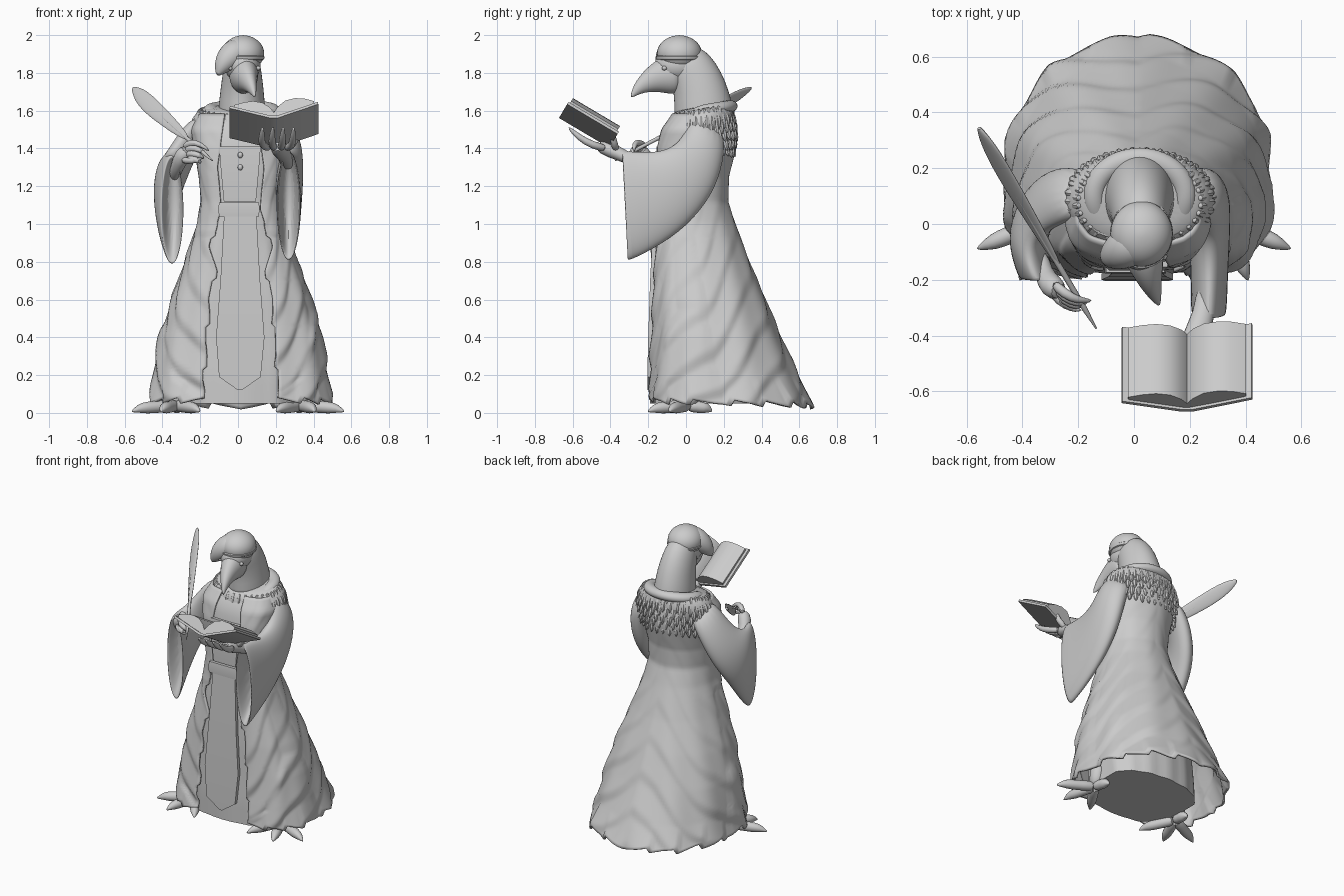
import bpy, bmesh, random
from math import sin, cos, pi, asin
from mathutils import Vector as V

random.seed(4)
if "Cube" in bpy.data.objects:
    bpy.data.objects.remove(bpy.data.objects["Cube"])

clay = bpy.data.materials.new("plain_grey")
clay.use_nodes = True
clay.diffuse_color = (0.6, 0.6, 0.6, 1)
clay.node_tree.nodes["Principled BSDF"].inputs["Base Color"].default_value = (0.6, 0.6, 0.6, 1)


def build(name, lofts, subsurf=0, closed=True, thick=0, angle=0.8):
    """One object from a list of lofts; a loft is a list of equal rings."""
    bm = bmesh.new()
    for rings in lofts:
        rows = [[bm.verts.new(p) for p in ring] for ring in rings]
        n = len(rows[0])
        for a, b in zip(rows, rows[1:]):
            for i in range(n if closed else n - 1):
                j = (i + 1) % n
                bm.faces.new((a[i], a[j], b[j], b[i]))
        if closed:
            bm.faces.new(rows[0][::-1])
            bm.faces.new(rows[-1])
    bmesh.ops.recalc_face_normals(bm, faces=bm.faces)
    mesh = bpy.data.meshes.new(name)
    bm.to_mesh(mesh)
    bm.free()
    obj = bpy.data.objects.new(name, mesh)
    bpy.context.collection.objects.link(obj)
    mesh.materials.append(clay)
    bpy.ops.object.select_all(action='DESELECT')
    obj.select_set(True)
    bpy.context.view_layer.objects.active = obj
    bpy.ops.object.shade_smooth_by_angle(angle=angle)
    if thick:
        m = obj.modifiers.new("thickness", 'SOLIDIFY')
        m.thickness, m.offset = thick, 0
    if subsurf:
        obj.modifiers.new("round", 'SUBSURF').levels = subsurf
        obj.modifiers["round"].render_levels = subsurf


def ellipse(c, a, b, n=16):
    return [V(c) + V(a) * cos(2 * pi * i / n) + V(b) * sin(2 * pi * i / n) for i in range(n)]


def tube(points, radii, flat=1, n=10):
    pts = [V(p) for p in points]
    whole = (pts[-1] - pts[0]).normalized()
    ref = V((0, 1, 0)) if abs(whole.z) > 0.75 else V((0, 0, 1))
    rings = []
    for i, p in enumerate(pts):
        t = (pts[min(i + 1, len(pts) - 1)] - pts[max(i - 1, 0)]).normalized()
        a = t.cross(ref).normalized()
        rings.append(ellipse(p, a * radii[i] * flat, a.cross(t) * radii[i], n))
    return rings


def ball(c, size, n=20, rows=10):
    out = []
    for k in range(rows + 1):
        f = pi * (0.02 + 0.96 * k / rows)
        out.append(ellipse(V(c) - V((0, 0, size[2] * cos(f))),
                           (size[0] * sin(f), 0, 0), (0, size[1] * sin(f), 0), n))
    return out


def lookup(table, z):
    """Linear interpolation of table rows keyed by height."""
    z = min(max(z, table[0][0]), table[-1][0])
    for a, b in zip(table, table[1:]):
        if z <= b[0]:
            f = (z - a[0]) / (b[0] - a[0])
            return [p + (q - p) * f for p, q in zip(a[1:], b[1:])]


# Robe shape: height, half width, front y, back y
ROBE = [(0.02, .465, -.19, .66), (.2, .44, -.19, .58), (.4, .41, -.18, .49), (.6, .355, -.175, .41),
        (.8, .285, -.165, .325), (1, .22, -.155, .25), (1.12, .2, -.15, .21), (1.25, .21, -.155, .215),
        (1.4, .235, -.145, .25), (1.5, .25, -.12, .255), (1.6, .2, -.05, .23)]
# Half width of the coat opening by height, and outer edge of the front flaps
GAP = [(0.02, .2), (.2, .19), (.34, .18), (.6, .165), (.75, .13), (.88, .16), (1.08, .1), (1.3, .12), (1.6, .08)]
FLAP = [(0.02, .18), (.06, .21), (.17, .31), (.33, .36), (.54, .37), (.73, .31), (.95, .24)]


def robe_point(z, phi, grow=0.0, back=1.0, wide=1.0):
    rx, yf, yb = lookup(ROBE, z)
    cy = yf + (yb - yf) * 0.45
    yb = max(cy + .02, yb * back)
    c, s = cos(phi), sin(phi)
    p = 0.65 if c > 0 else 0.97
    x = 0.015 + (rx + grow) * wide * (1 if s > 0 else -1) * abs(s) ** p
    y = cy - ((cy - yf) if c > 0 else (yb - cy)) * (1 if c > 0 else -1) * abs(c) ** p
    return V((x, y - (grow if c > 0 else -grow) * abs(c), z))


# Inner gown, narrower and shallower than the coat near the floor
rings = []
for k in range(33):
    z = 0.05 + 1.54 * k / 32
    rings.append([robe_point(z, 2 * pi * i / 64, -0.004 + 0.004 * cos(2 * pi * i / 64 * 14) * (z < 0.9),
                             min(.95, 0.55 + 0.4 * z), min(.94, .7 + .26 * z)) for i in range(64)])
build("inner_gown", [rings])

# Outer coat, open at the front, with overlapping sweeping folds
rings = []
ROWS, COLS = 90, 140
for k in range(ROWS + 1):
    f = k / ROWS
    z0 = 0.02 + 1.56 * f
    gap = lookup(GAP, z0)[0] + 0.018 * ((z0 * 4.3) % 1 - 0.5) * (z0 < 1)
    start = asin(min(1, gap / lookup(ROBE, z0)[0]) ** (1 / 0.65))
    row = []
    for i in range(COLS + 1):
        phi = start + (2 * pi - 2 * start) * i / COLS
        u = abs(pi - phi)
        fall = max(0.15, min(1, 1.25 - z0))
        layer = ((z0 + 0.36 * u + 0.03 * sin(5 * phi)) * 4.6) % 1
        step = (1 - layer) / .72 if layer > 0.28 else layer / .28
        grow = fall * (0.018 * (step - 0.5) * (0.35 + 0.65 * sin(min(u + 0.35, pi / 2))) + 0.005 * sin(11 * u + 5 * z0)) + 0.006
        if cos(phi) > 0 and z0 < .95:
            grow += .014 * max(0, min(1, (abs(robe_point(z0, phi).x) - lookup(FLAP, z0)[0]) / .02)) - .004
        point = robe_point(z0, phi, grow)
        hem = max(0, 1 - f * 9)
        point.z += hem * (0.035 * (u / pi) + 0.035 * ((u * 2.7) % 1))
        row.append(point)
    rings.append(row)
build("outer_coat", [rings], closed=False, thick=0.014)


# Flat panels on the front of the gown
def panel(name, rows, depth=0.012):
    build(name, [[[V((x, y, z)) for x, y in ((c - w, f), (c + w, f), (c + w, f + depth), (c - w, f + depth))]
                  for z, c, w, f in rows]], angle=0.5)


panel("tabard", [(.12, .01, .01, -.205), (.19, .01, .11, -.205), (.4, .012, .128, -.2),
                 (.7, .012, .105, -.19), (1.06, .012, .085, -.172)], 0.022)
panel("belt", [(1.04, .005, .105, -.176), (1.08, .005, .11, -.178), (1.115, .005, .105, -.174)], 0.05)
panel("chest_panel", [(1.12, .01, .085, -.163), (1.28, .01, .1, -.166), (1.41, .01, .11, -.155)], 0.03)
build("buttons", [ball((.012, -.166, z), (.014, .012, .016), 10, 6) for z in (1.3, 1.365)])

# Feathered mantle over the shoulders, tilted up at the back
TILT = .16
MANTLE = [(1.37, .235, .17), (1.48, .272, .186), (1.55, .268, .18), (1.6, .235, .165), (1.625, .18, .135)]
build("mantle", [[ellipse((.02, .08, z), (rx, 0, 0), (0, ry, ry * TILT), 32) for z, rx, ry in MANTLE]], 1)
plumes = []
for r, z in enumerate((1.4, 1.44, 1.48, 1.52, 1.56, 1.595)):
    rx, ry = lookup(MANTLE, z)
    for i in range(34):
        a = 2 * pi * (i + r * 0.5) / 34
        out = V((cos(a), sin(a), 0))
        base = V((.02 + rx * out.x, .08 + ry * out.y, z + ry * TILT * out.y))
        length = random.uniform(.06, .08)
        plumes.append(tube([base + V((0, 0, .02)) - out * .025, base - out * .004 - V((0, 0, length * .4)),
                            base + out * .008 - V((0, 0, length))], (.012, .023, .003), n=6))
build("mantle_feathers", plumes, 1)

# Rolled collar with hanging lapels
path = []
for i in range(25):
    a = -pi / 2 + 0.3 + (2 * pi - 0.6) * i / 24
    drop = max(0, -sin(a)) ** 2
    path.append((.02 + .165 * cos(a), .1 + .135 * sin(a) - .07 * drop, 1.602 + .022 * sin(a) - .12 * drop))
rings = []
for i, p in enumerate(path):
    t = (V(path[min(i + 1, 24)]) - V(path[max(i - 1, 0)])).normalized()
    side = t.cross(V((0, 0, 1))).normalized()
    rings.append(ellipse(p, side * .042, side.cross(t) * .034, 10))
build("collar", [rings], 1)

# Neck, head and beak, turned slightly to the left
build("neck", [tube([(.02, .1, 1.54), (.02, .09, 1.63), (.022, .073, 1.72), (.022, .042, 1.8), (.024, 0, 1.87), (.025, -.02, 1.93)],
                    (.172, .154, .144, .13, .115, .06), 0.8, 20)], 1)
build("head", [ball((.024, -.045, 1.84), (.098, .125, .095))], 1)
build("beak", [tube([(.024, -.03, 1.795), (.03, -.08, 1.79), (.038, -.13, 1.782), (.05, -.175, 1.765), (.062, -.22, 1.742),
                     (.078, -.262, 1.71), (.09, -.292, 1.67)],
                    (.1, .106, .094, .072, .05, .028, .005), 0.76, 16)], 1)
build("eyes", [ball((.034 + s * .074, -.125 + s * .01, 1.825), (.012, .014, .012), 10, 6) for s in (-1, 1)])

# Soft cap with a band and a lobe drooping to the right
build("cap", [ball((.027, -.035, 1.903), (.115, .122, .097)),
              tube([(.04, -.045, 1.925), (-.01, -.075, 1.91), (-.055, -.1, 1.875), (-.088, -.12, 1.83), (-.11, -.13, 1.785)],
                   (.06, .082, .07, .046, .008), 1, 14)], 1)
build("cap_band", [[ellipse((.027, -.035, z), (r, 0, 0), (0, r * 1.1, 0), 28)
                    for z, r in ((1.865, .1), (1.87, .112), (1.888, .116), (1.895, .108))]], 1)

# Wide hanging sleeves: upper point, lower point (y, z), half width
SLEEVE = [((.04, 1.59), (.2, 1.5), .065), ((0, 1.5), (.21, 1.38), .075), ((-.05, 1.42), (.165, 1.19), .075),
          ((-.14, 1.385), (.045, 1.02), .073), ((-.24, 1.385), (-.125, .885), .068), ((-.34, 1.395), (-.315, .79), .066),
          ((-.345, 1.375), (-.315, .81), .054), ((-.22, 1.34), (-.16, 1.0), .035)]


def sleeve(name, xs, reach, lift):
    rings = []
    for (top, low, w), x in zip(SLEEVE, xs):
        a, b = [V((0, y * (reach if y < 0 else 1), z - lift * (y < 0))) for y, z in (top, low)]
        rings.append(ellipse((a + b) / 2 + V((x, 0, 0)), (w, 0, 0), (a - b) / 2, 16))
    build(name, [rings], 2, angle=1.2)


sleeve("left_sleeve", (.21, .262, .274, .272, .27, .268, .268, .268), 1, 0)
sleeve("right_sleeve", (-.19, -.26, -.335, -.38, -.375, -.348, -.348, -.338), 0.6, 0.02)

# Left hand holding the book from beneath
hand = [tube([(.268, -.2, 1.3), (.25, -.33, 1.36), (.222, -.4, 1.392), (.21, -.47, 1.42)], (.036, .032, .046, .036), 1.2)]
for x in (.125, .18, .235, .29):
    hand.append(tube([(.21 + (x - .21) * .5, -.42, 1.4), (x, -.495, 1.416), (x, -.57, 1.46), (x + .005, -.625, 1.515)],
                     (.023, .022, .019, .007), n=8))
hand.append(tube([(.25, -.37, 1.39), (.305, -.38, 1.43), (.315, -.395, 1.49), (.3, -.42, 1.53)], (.022, .02, .016, .006), n=8))
build("left_hand", hand, 1)

# Right hand pinching the quill
hand = [tube([(-.34, -.1, 1.24), (-.325, -.18, 1.3), (-.295, -.225, 1.36), (-.265, -.245, 1.4)], (.035, .034, .05, .034), 1)]
for k in range(4):
    hand.append(tube([(-.29 + .01 * k, -.21 - .015 * k, 1.405 - .02 * k), (-.25, -.25 - .012 * k, 1.435 - .03 * k),
                      (-.2, -.275 - .012 * k, 1.425 - .03 * k), (-.15 - .015 * k, -.275 - .005 * k, 1.385 - .02 * k)],
                     (.02, .02, .016, .006), n=8))
hand.append(tube([(-.3, -.24, 1.34), (-.24, -.3, 1.33), (-.185, -.31, 1.35)], (.022, .018, .006), n=8))
build("right_hand", hand, 1)

# Quill: thin shaft with a leaf-shaped vane
nib, tip = V((-.135, -.375, 1.335)), V((-.565, .35, 1.715))
along, wide = tip - nib, V((.66, 0, .75))
thin = along.cross(wide).normalized() * .009
vane = [(.3, .01, 0), (.4, .028, 0), (.5, .036, 0), (.62, .044, 0), (.75, .05, 0), (.87, .046, .004), (.95, .03, .008), (1, .006, .01)]
build("quill_vane", [[ellipse(nib + along * f + wide * o, wide * w, thin, 10) for f, w, o in vane]], 1)
build("quill_shaft", [tube([nib, nib + along * .1, nib + along * .5, nib + along * .97], (.003, .01, .011, .004), n=8)])

# Open book
mid, run, up = V((.19, -.524, 1.508)), V((0, .86, -.51)), V((0, .51, .86))


def book_part(name, profile, half):
    build(name, [[[mid + V((u, 0, 0)) + up * n + run * s for u, n in profile] for s in (-half, half)]], angle=0.6)


book_part("book_cover", [(-.235, .03), (-.02, -.03), (.02, -.03), (.235, .055),
                         (.232, .069), (.015, -.016), (-.015, -.016), (-.232, .044)], .155)
book_part("book_pages", [(-.21, .036), (0, -.02), (.21, .057), (.212, .08), (.16, .096), (.11, .098), (.06, .083),
                         (.02, .045), (0, .01), (-.02, .04), (-.06, .07), (-.11, .08), (-.16, .072), (-.212, .055)], .145)

# Clawed feet
for side, label in ((-1, "right"), (1, "left")):
    heel = V((side * .33, .01, .04))
    toes = [tube([heel + V((0, .04, .14)), heel + V((0, .02, .04)), heel], (.06, .05, .04), n=10)]
    for x, y in ((.565, -.09), (.41, -.205), (.2, -.195), (.32, .14)):
        end = V((side * x, y, .006))
        toes.append(tube([heel, heel.lerp(end, .35) + V((0, 0, .005)), heel.lerp(end, .65) + V((0, 0, .01)),
                          heel.lerp(end, .82) + V((0, 0, .012)), end], (.04, .034, .036, .026, .003), n=8))
    build(label + "_foot", toes, 1)
